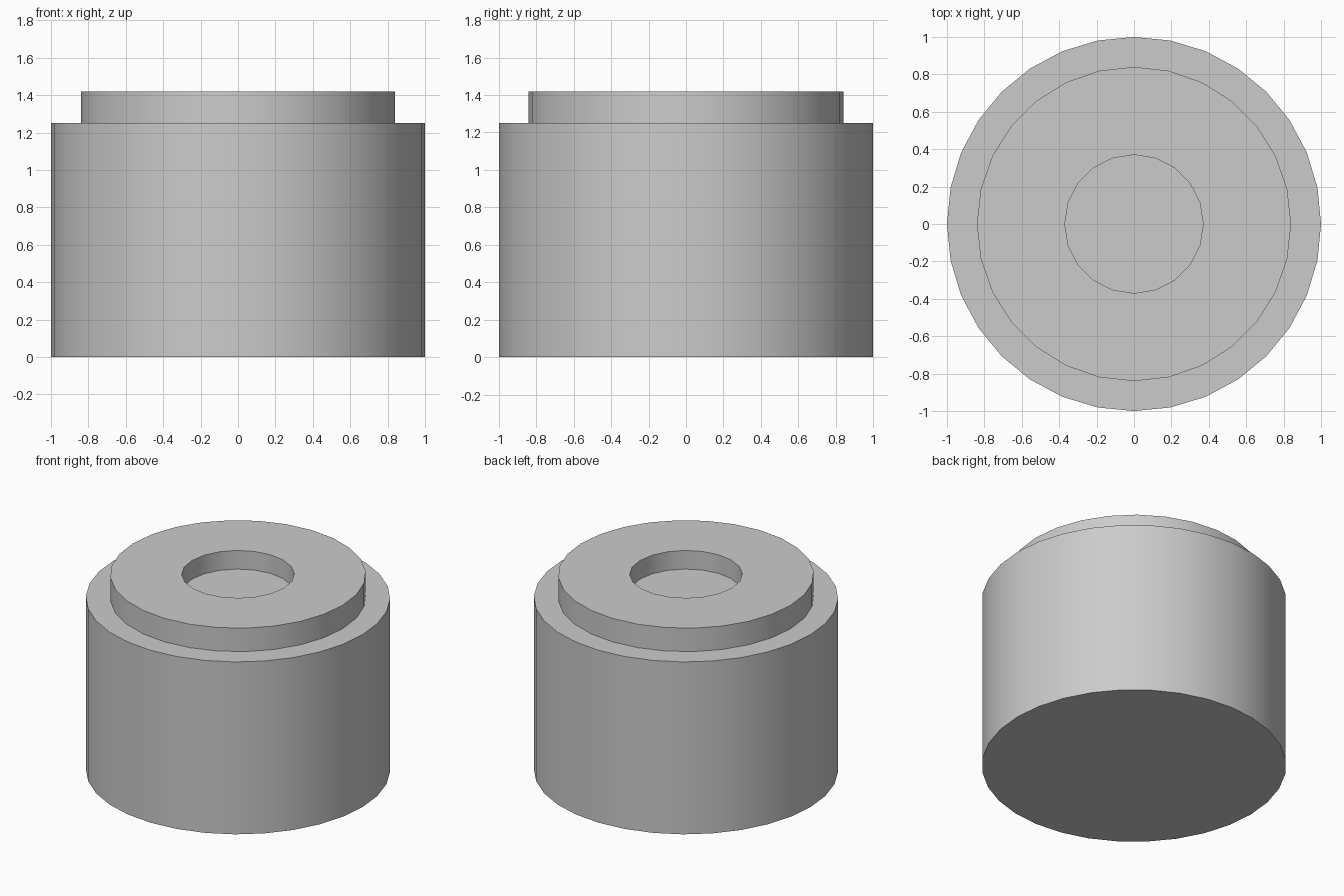
import bpy
import math

default = bpy.data.objects.get("Cube")
if default:
    bpy.data.objects.remove(default, do_unlink=True)

# Single plain material
GREY = (0.6, 0.6, 0.6, 1.0)
grey = bpy.data.materials.new("light grey")
grey.use_nodes = True
grey.diffuse_color = GREY
grey.node_tree.nodes["Principled BSDF"].inputs["Base Color"].default_value = GREY


def disc(name, radius, bottom, top, sides):
    """Upright cylinder between two heights, with a corner on the x axis."""
    bpy.ops.mesh.primitive_cylinder_add(
        vertices=sides, radius=radius, depth=top - bottom,
        location=(0, 0, (bottom + top) / 2))
    obj = bpy.context.object
    obj.name = name
    obj.data.materials.append(grey)
    return obj


def smooth(obj):
    bpy.ops.object.select_all(action="DESELECT")
    obj.select_set(True)
    bpy.context.view_layer.objects.active = obj
    bpy.ops.object.shade_smooth_by_angle(angle=math.radians(30))


# Main drum
body = disc("body", 1.0, 0.0, 1.25, 32)

# Raised collar, seated slightly into the drum
collar = disc("collar", 0.84, 1.2, 1.42, 28)

# Round recess cut into the collar
cutter = disc("recess_cutter", 0.37, 1.285, 1.6, 20)
cutter.hide_render = True
cut = collar.modifiers.new("recess", "BOOLEAN")
cut.operation = "DIFFERENCE"
cut.solver = "EXACT"
cut.object = cutter
bpy.context.view_layer.objects.active = collar
bpy.ops.object.modifier_apply(modifier=cut.name)
bpy.data.objects.remove(cutter, do_unlink=True)

for part in (body, collar):
    smooth(part)
